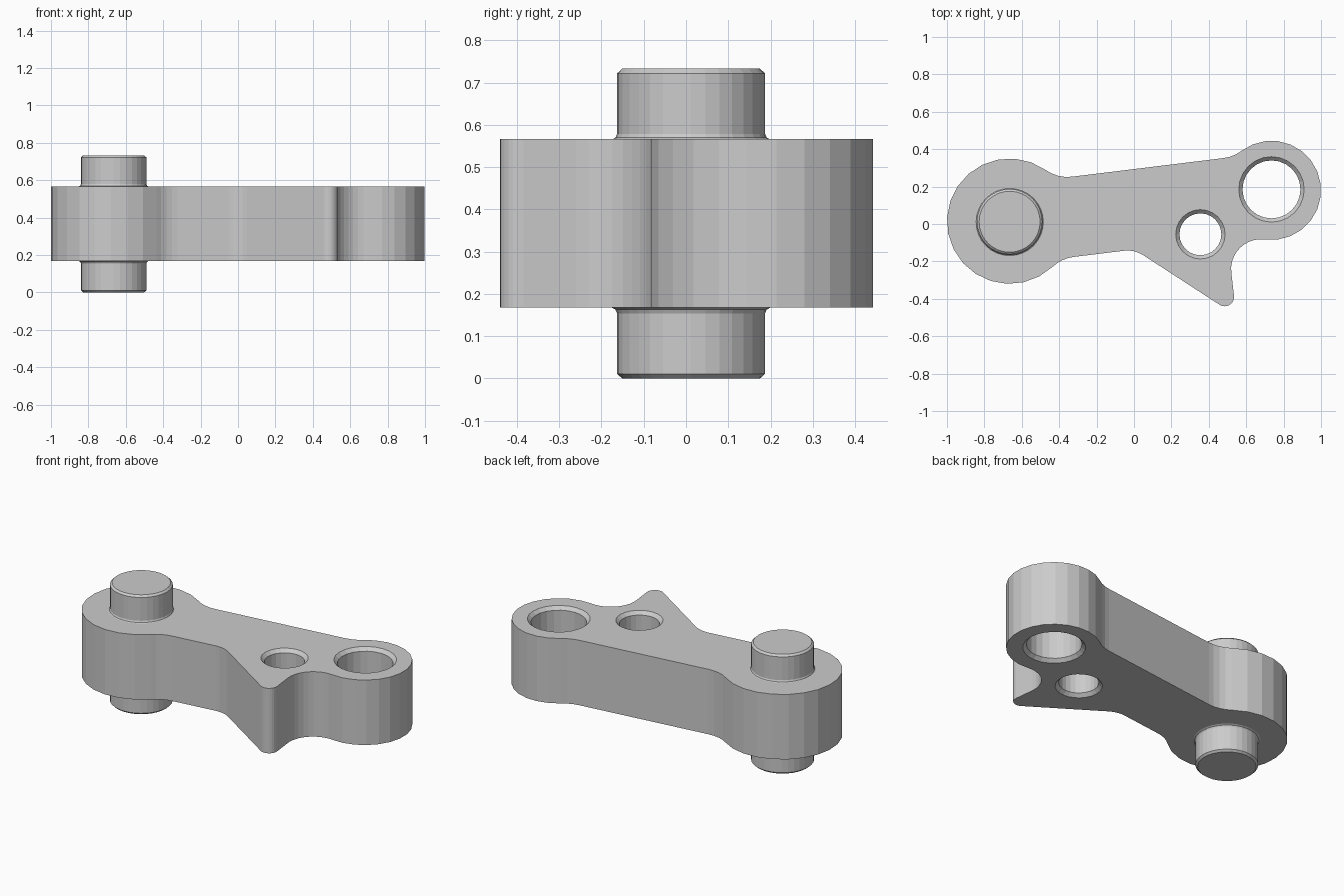
import bpy, bmesh, math
from mathutils import Vector

if "Cube" in bpy.data.objects:
    bpy.data.objects.remove(bpy.data.objects["Cube"], do_unlink=True)

BODY_BOTTOM, BODY_TOP, PIN_TOP = 0.168, 0.567, 0.733
PIN_END, PIN_R = Vector((-0.665, 0.015)), 0.335
EYE_END, EYE_R = Vector((0.735, 0.18)), 0.265
TIP, TIP_R = Vector((0.485, -0.39)), 0.05


def line(point, degrees):
    """Point, direction and outward (right-hand) normal of an outline edge."""
    a = math.radians(degrees)
    return Vector(point), Vector((math.cos(a), math.sin(a))), Vector((math.sin(a), -math.cos(a)))


def arc(centre, radius, start, end, ccw=True, step=15):
    """Points on an arc between two directions."""
    a0, a1 = math.atan2(start.y, start.x), math.atan2(end.y, end.x)
    sweep = (a1 - a0) % math.tau if ccw else -((a0 - a1) % math.tau)
    n = max(2, round(abs(math.degrees(sweep)) / step))
    return [centre + radius * Vector((math.cos(a0 + sweep * i / n), math.sin(a0 + sweep * i / n)))
            for i in range(n + 1)]


def fillet_centre(centre, radius, edge, r, side):
    """Centre of a concave fillet between a round end and a straight edge."""
    p, d, n = edge
    q = p + n * r
    w = q - centre
    b = w.dot(d)
    return q + d * (-b + side * math.sqrt(b * b - w.length_squared + (radius + r) ** 2))


def lathe(name, centre, profile, sides=24):
    """Closed solid turned from (radius, z) pairs listed bottom to top."""
    bm = bmesh.new()
    rings = [[bm.verts.new((centre[0] + r * math.cos(math.tau * i / sides),
                            centre[1] + r * math.sin(math.tau * i / sides), z))
              for i in range(sides)] for r, z in profile]
    for low, high in zip(rings, rings[1:]):
        for i in range(sides):
            j = (i + 1) % sides
            bm.faces.new((low[i], low[j], high[j], high[i]))
    bm.faces.new(rings[0][::-1])
    bm.faces.new(rings[-1])
    return finish(bm, name)


def finish(bm, name):
    bmesh.ops.recalc_face_normals(bm, faces=bm.faces)
    mesh = bpy.data.meshes.new(name)
    bm.to_mesh(mesh)
    bm.free()
    obj = bpy.data.objects.new(name, mesh)
    bpy.context.collection.objects.link(obj)
    return obj


# Straight edges of the arm, running counter-clockwise
lower = line((-0.355, -0.18), 7)
spur_low = line(TIP + TIP_R * line((0, 0), -33)[2], -33)
spur_high = line(TIP + TIP_R * line((0, 0), 96.6)[2], 96.6)
upper = line((0.5, 0.355), 187)

# Fillets joining the edges and round ends
R_ARM, R_ELBOW, R_SPUR = 0.2, 0.15, 0.16
f_low = fillet_centre(PIN_END, PIN_R, lower, R_ARM, 1)
f_spur = fillet_centre(EYE_END, EYE_R, spur_high, R_SPUR, -1)
f_eye = fillet_centre(EYE_END, EYE_R, upper, R_ARM, 1)
f_up = fillet_centre(PIN_END, PIN_R, upper, R_ARM, -1)
q1, q2 = (e[0] + e[2] * R_ELBOW for e in (lower, spur_low))
f_elbow = q1 + lower[1] * ((q2 - q1).dot(spur_low[2]) / lower[1].dot(spur_low[2]))

outline = (
    arc(PIN_END, PIN_R, f_up - PIN_END, f_low - PIN_END)
    + arc(f_low, R_ARM, PIN_END - f_low, -lower[2], False, 10)
    + arc(f_elbow, R_ELBOW, -lower[2], -spur_low[2], False, 10)
    + arc(TIP, TIP_R, spur_low[2], spur_high[2])
    + arc(f_spur, R_SPUR, -spur_high[2], EYE_END - f_spur, False, 10)
    + arc(EYE_END, EYE_R, f_spur - EYE_END, f_eye - EYE_END)
    + arc(f_eye, R_ARM, EYE_END - f_eye, -upper[2], False, 10)
    + arc(f_up, R_ARM, -upper[2], PIN_END - f_up, False, 10)
)

# Arm body
bm = bmesh.new()
base = bm.faces.new([bm.verts.new((p.x, p.y, BODY_BOTTOM)) for p in outline])
bmesh.ops.remove_doubles(bm, verts=bm.verts, dist=0.0005)
top = bmesh.ops.extrude_face_region(bm, geom=bm.faces[:], use_keep_orig=True)
bmesh.ops.translate(bm, vec=(0, 0, BODY_TOP - BODY_BOTTOM),
                    verts=[v for v in top["geom"] if isinstance(v, bmesh.types.BMVert)])
arm = finish(bm, "arm_body")

# Chamfered through holes
CHAMFER, OVER = 0.02, 0.05
for name, centre, r in (("eye_hole", (0.735, 0.185), 0.155), ("small_hole", (0.355, -0.055), 0.112)):
    wide = r + CHAMFER + OVER
    cutter = lathe(name + "_cutter", centre, [
        (wide, BODY_BOTTOM - OVER), (r, BODY_BOTTOM + CHAMFER),
        (r, BODY_TOP - CHAMFER), (wide, BODY_TOP + OVER)])
    cutter.hide_render = True
    mod = arm.modifiers.new(name, 'BOOLEAN')
    mod.operation, mod.solver, mod.object = 'DIFFERENCE', 'EXACT', cutter
    bpy.context.view_layer.objects.active = arm
    bpy.ops.object.modifier_apply(modifier=mod.name)
    bpy.data.objects.remove(cutter, do_unlink=True)

# Pivot pin with chamfered ends and a small flare where it meets the arm
half = [(0.163, 0), (0.175, 0.011), (0.175, BODY_BOTTOM - 0.014),
        (0.179, BODY_BOTTOM - 0.005), (0.188, BODY_BOTTOM)]
lathe("pivot_pin", (-0.665, 0.012), half + [(r, PIN_TOP - z) for r, z in reversed(half)], 32)
